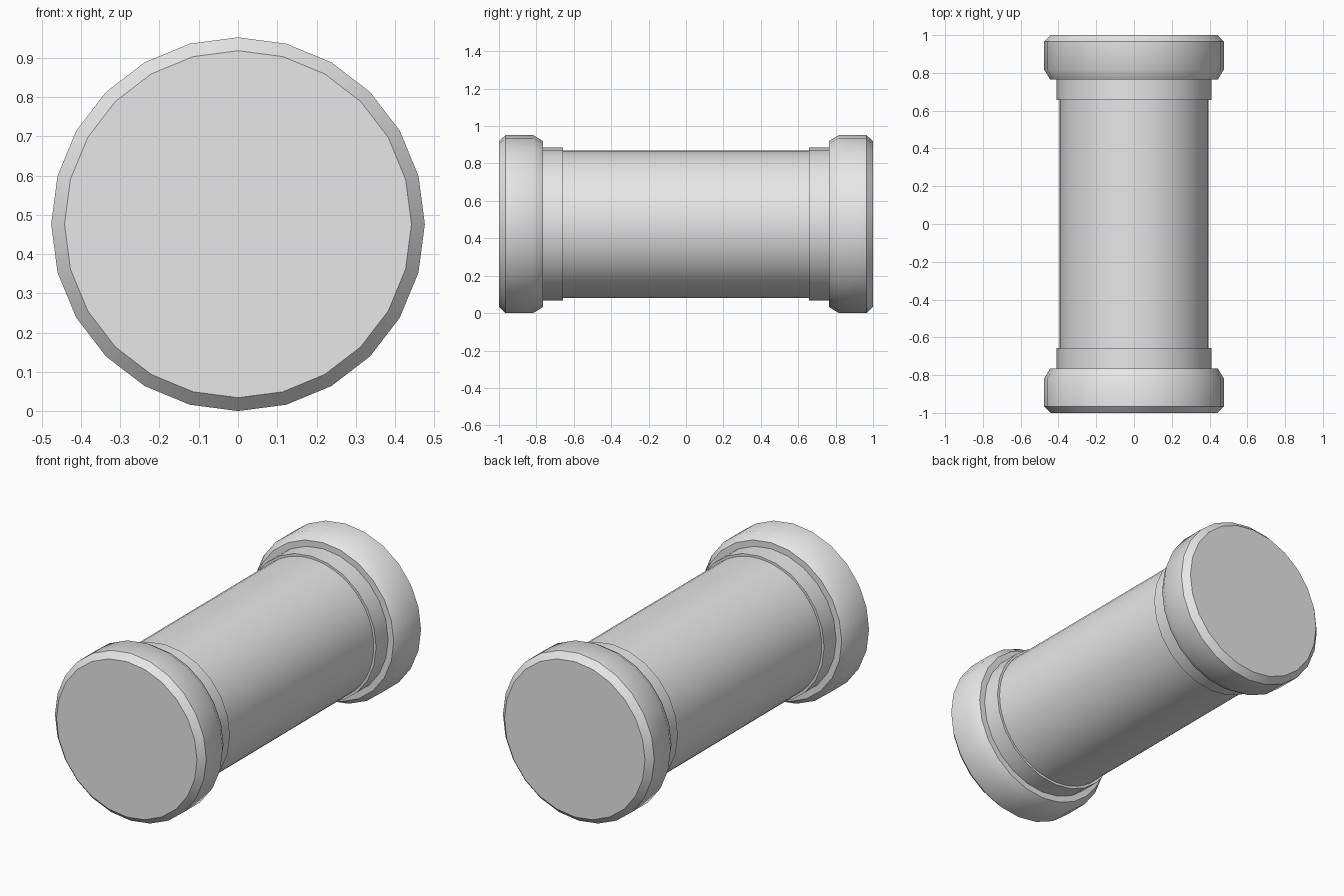
import bpy, bmesh, math

cube = bpy.data.objects.get("Cube")
if cube:
    bpy.data.objects.remove(cube, do_unlink=True)

AXIS_HEIGHT = 0.476

grey = bpy.data.materials.new("light_grey")
grey.use_nodes = True
colour = (0.8, 0.8, 0.8, 1)
grey.diffuse_color = colour
grey.node_tree.nodes["Principled BSDF"].inputs["Base Color"].default_value = colour


def turned_part(name, profile, sides):
    """Closed solid turned about the y axis from (y, radius) pairs."""
    bm = bmesh.new()
    rings = []
    for y, r in profile:
        angles = [math.tau * i / sides for i in range(sides)]
        rings.append([bm.verts.new((r * math.cos(a), y, r * math.sin(a))) for a in angles])
    for a, b in zip(rings, rings[1:]):
        for i in range(sides):
            j = (i + 1) % sides
            bm.faces.new((a[i], a[j], b[j], b[i]))
    bm.faces.new(rings[0])
    bm.faces.new(rings[-1])
    bmesh.ops.recalc_face_normals(bm, faces=bm.faces)
    mesh = bpy.data.meshes.new(name)
    bm.to_mesh(mesh)
    bm.free()
    mesh.materials.append(grey)
    obj = bpy.data.objects.new(name, mesh)
    obj.location.z = AXIS_HEIGHT
    bpy.context.collection.objects.link(obj)
    bpy.ops.object.select_all(action='DESELECT')
    obj.select_set(True)
    bpy.context.view_layer.objects.active = obj
    bpy.ops.object.shade_smooth_by_angle(angle=math.radians(40))
    return obj


# Round shaft between the end caps
turned_part("shaft", [(-0.8, 0.394), (0.8, 0.394)], 48)

# Collar and bevelled cap at each end
for end, s in (("front", -1), ("back", 1)):
    turned_part(end + "_collar", [(s * 0.657, 0.409), (s * 0.8, 0.409)], 24)
    cap = [(0.765, 0.444), (0.818, 0.476), (0.965, 0.476), (1.0, 0.442)]
    turned_part(end + "_cap", [(s * y, r) for y, r in cap], 24)
